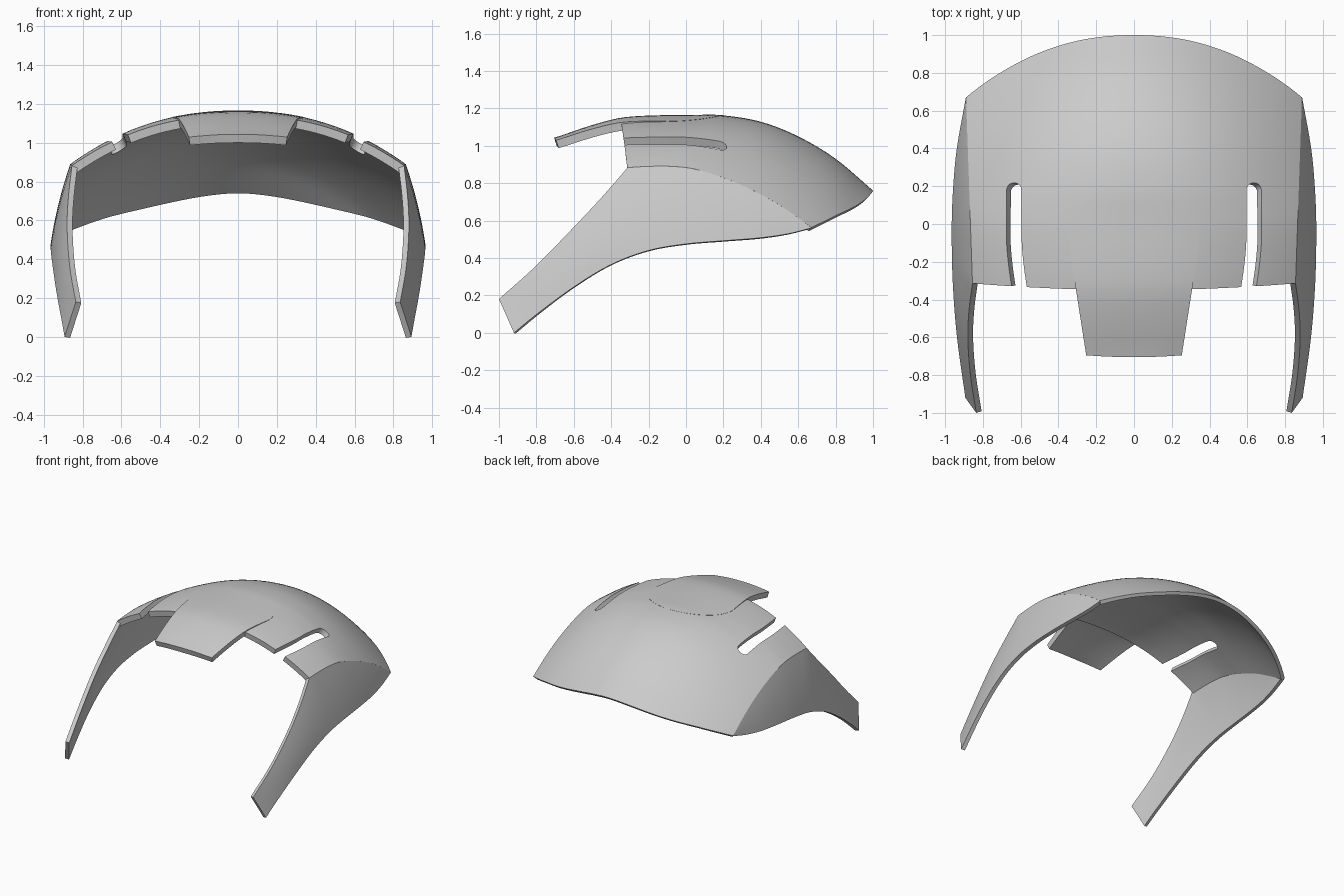
import bpy
import bmesh
import math

cube = bpy.data.objects.get("Cube")
if cube:
    bpy.data.objects.remove(cube, do_unlink=True)

grey = bpy.data.materials.new("plain grey")
grey.use_nodes = True
colour = (0.6, 0.6, 0.6, 1)
grey.diffuse_color = colour
grey.node_tree.nodes["Principled BSDF"].inputs["Base Color"].default_value = colour


def lerp(a, b, t):
    return a + (b - a) * t


def clamp(t):
    return min(max(t, 0), 1)


def smooth(points):
    """Return a smooth function passing through (position, value) points."""
    n = len(points)

    def slope(i):
        a, b = points[max(i - 1, 0)], points[min(i + 1, n - 1)]
        return (b[1] - a[1]) / (b[0] - a[0])

    def value(p):
        i = 0
        while i < n - 2 and p > points[i + 1][0]:
            i += 1
        (p0, v0), (p1, v1) = points[i], points[i + 1]
        h = p1 - p0
        t = clamp((p - p0) / h)
        return ((2 * t**3 - 3 * t**2 + 1) * v0 + (t**3 - 2 * t**2 + t) * h * slope(i)
                + (3 * t**2 - 2 * t**3) * v1 + (t**3 - t**2) * h * slope(i + 1))
    return value


def shell(name, rows, thickness, skip=lambda i, j: False, weight=None, flip=False):
    """Skin a grid of points, then thicken it inwards."""
    bm = bmesh.new()
    grid = [[bm.verts.new(p) for p in row] for row in rows]
    for j in range(len(grid) - 1):
        for i in range(len(grid[0]) - 1):
            if not skip(i, j):
                quad = [grid[j][i], grid[j][i + 1], grid[j + 1][i + 1], grid[j + 1][i]]
                bm.faces.new(quad[::-1] if flip else quad)
    bmesh.ops.remove_doubles(bm, verts=bm.verts[:], dist=0.0004)
    bmesh.ops.delete(bm, geom=[v for v in bm.verts if not v.link_faces], context='VERTS')
    mesh = bpy.data.meshes.new(name)
    bm.to_mesh(mesh)
    bm.free()
    mesh.materials.append(grey)
    obj = bpy.data.objects.new(name, mesh)
    bpy.context.collection.objects.link(obj)
    solid = obj.modifiers.new("thickness", 'SOLIDIFY')
    solid.thickness = thickness
    solid.offset = -1
    if weight:
        group = obj.vertex_groups.new(name="taper")
        for v in mesh.vertices:
            group.add([v.index], weight(v.co), 'REPLACE')
        solid.vertex_group = group.name
    bpy.ops.object.select_all(action='DESELECT')
    obj.select_set(True)
    bpy.context.view_layer.objects.active = obj
    bpy.ops.object.modifier_apply(modifier=solid.name)
    bpy.ops.object.shade_smooth_by_angle(angle=math.radians(32))


# Dome surface: centre line, side drop and side edge
ridge = smooth([(-.7, 1.034), (-.5, 1.102), (-.34, 1.142), (-.15, 1.159), (.05, 1.164),
                (.2, 1.162), (.4, 1.128), (.6, 1.05), (.8, .93), (1, .76)])
drop = smooth([(-.7, .25), (-.32, .263), (0, .28), (.2, .333), (.4, .388), (.67, .45), (1, .52)])


def edge_x(y):
    return .866 + .035 * y


def dome_z(x, y):
    power = 2.3 - .4 * clamp(y / .9)
    return ridge(y) - drop(y) * abs(x / edge_x(y)) ** power


def slot_inner(y):
    return .595 - .027 * (max(0, -.08 - y) / .25) ** 1.5


# Columns cross the dome: centre, slot, outer flank
CENTRE, SLOT, FLANK = 12, 10, 7
FRONT, BACK = 14, 24
SLOT_END, SLOT_W = .178, .08
HALF = CENTRE + SLOT + FLANK


def dome_point(col, row):
    k, side = abs(col), (1 if col >= 0 else -1)

    def across(y):
        inner = slot_inner(y)
        if k <= CENTRE:
            return inner * k / CENTRE
        if k <= CENTRE + SLOT:
            return inner + SLOT_W * .5 * (1 - math.cos(math.pi * (k - CENTRE) / SLOT))
        return lerp(inner + SLOT_W, edge_x(y), (k - CENTRE - SLOT) / FLANK)

    if row < FRONT:
        front = -.35 + .036 * (across(-.3) / .86) ** 2
        y = lerp(front, SLOT_END, row / FRONT)
    else:
        start = SLOT_END
        if CENTRE < k < CENTRE + SLOT:
            start += SLOT_W * .5 * math.sin(math.pi * (k - CENTRE) / SLOT)
        rim = 1 - .33 * (across(.67) / edge_x(.67)) ** 2.2
        y = lerp(start, rim, (row - FRONT) / BACK)
    x = across(y)
    return (side * x, y, dome_z(x, y))


def in_slot(i, j):
    k = abs(i + .5 - HALF)
    return j < FRONT and CENTRE < k < CENTRE + SLOT


shell("dome", [[dome_point(c, r) for c in range(-HALF, HALF + 1)]
               for r in range(FRONT + BACK + 1)], .045, in_slot,
      lambda co: 1 - .4 * clamp((co.y - .2) / .6))


# Peak: tongue over the front with a rounded root on the dome
def peak_row(y, width):
    row = []
    for i in range(-10, 11):
        x = width * i / 10
        yy = y + .01 * (i / 10) ** 2 * max(0, -y - .3) / .4
        lift = .001 + .008 * clamp((-.05 - yy) / .3)
        row.append((x, yy, dome_z(x, yy) + lift))
    return row


peak_rows = [peak_row(lerp(-.705, -.1, i / 16), lerp(.253, .345, i / 16)) for i in range(17)]
for i in range(1, 13):
    a = math.pi / 2 * i / 12
    peak_rows.append(peak_row(-.1 + .305 * math.sin(a), max(.345 * math.cos(a), .002)))
shell("peak", peak_rows, .045)

# Side arms: ruled between an upper and a lower edge
upper_z = smooth([(-1, .18), (-.8, .36), (-.6, .565), (-.45, .725), (-.313, .882)])
upper_x = smooth([(-1, .835), (-.8, .866), (-.6, .88), (-.45, .873), (-.313, .855)])
lower_z = smooth([(-.92, 0), (-.8, .098), (-.6, .245), (-.4, .365), (-.2, .44), (0, .475),
                  (.2, .492), (.4, .508), (.55, .53), (.67, .56)])
lower_x = smooth([(-.92, .893), (-.6, .937), (-.3, .96), (0, .965), (.2, .957), (.4, .938),
                  (.67, .89)])


def arm_column(s, side):
    if s < .5:
        y0 = lerp(-1, -.313, s * 2)
        top = (upper_x(y0), y0, upper_z(y0))
    else:
        y0 = lerp(-.313, .67, s * 2 - 1)
        top = (edge_x(y0), y0, dome_z(edge_x(y0), y0))
    y1 = lerp(-.92, -.15, s * 2) if s < .5 else lerp(-.15, .67, s * 2 - 1)
    bottom = (lower_x(y1), y1, lower_z(y1))
    column = []
    for i in range(9):
        t = i / 8
        x, y, z = (lerp(a, b, t) for a, b in zip(top, bottom))
        bulge = .045 * t * (1 - t) * math.sin(math.pi * s)
        column.append((side * (x + bulge), y, z))
    return column


for side, label in ((1, "left"), (-1, "right")):
    shell(label + "_arm", [arm_column(i / 40, side) for i in range(41)], .03, flip=side < 0)
